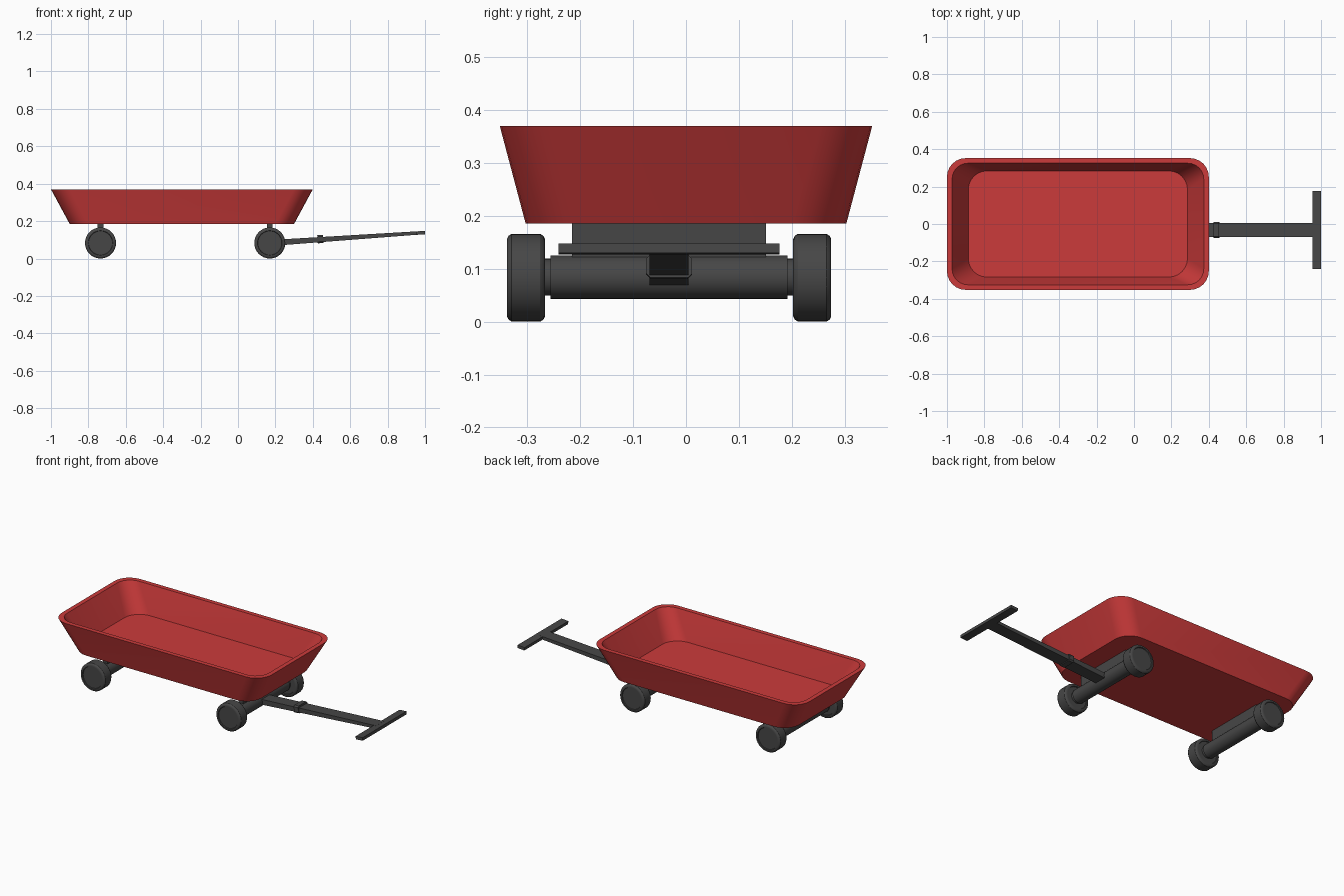
import bpy, bmesh, math
from mathutils import Matrix, Vector

if "Cube" in bpy.data.objects:
    bpy.data.objects.remove(bpy.data.objects["Cube"])


def material(name, rgb):
    m = bpy.data.materials.new(name)
    m.use_nodes = True
    m.diffuse_color = (*rgb, 1)
    m.node_tree.nodes["Principled BSDF"].inputs["Base Color"].default_value = (*rgb, 1)
    return m


RED = material("wagon red", (0.6, 0.043, 0.043))
GREY = material("dark grey", (0.062, 0.062, 0.062))


def finish(name, bm, mat):
    bmesh.ops.recalc_face_normals(bm, faces=bm.faces)
    me = bpy.data.meshes.new(name)
    bm.to_mesh(me)
    bm.free()
    me.materials.append(mat)
    me.shade_smooth()
    me.set_sharp_from_angle(angle=math.radians(30))
    ob = bpy.data.objects.new(name, me)
    bpy.context.collection.objects.link(ob)
    return ob


def bridge(bm, a, b):
    for i in range(len(a)):
        j = (i + 1) % len(a)
        bm.faces.new((a[i], a[j], b[j], b[i]))


def loft(name, rings, mat):
    """Skin a list of closed rings and cap both ends."""
    bm = bmesh.new()
    loops = [[bm.verts.new(p) for p in ring] for ring in rings]
    for a, b in zip(loops, loops[1:]):
        bridge(bm, a, b)
    bm.faces.new(loops[0])
    bm.faces.new(loops[-1])
    return finish(name, bm, mat)


def rounded_rect(cx, hx, hy, r, z, steps=6):
    pts = []
    for k, (sx, sy) in enumerate(((1, 1), (-1, 1), (-1, -1), (1, -1))):
        for i in range(steps + 1):
            a = math.pi / 2 * (k + i / steps)
            pts.append((cx + sx * (hx - r) + r * math.cos(a),
                        sy * (hy - r) + r * math.sin(a), z))
    return pts


def lathe_y(name, x, y, z, profile, mat, n=32):
    """Turn (offset, radius) pairs around an axis along y."""
    rings = [[(x + r * math.cos(t), y + d, z + r * math.sin(t))
              for t in (2 * math.pi * i / n for i in range(n))] for d, r in profile]
    return loft(name, rings, mat)


def box(name, center, size, mat, tilt=0, bevel=0):
    bm = bmesh.new()
    bmesh.ops.create_cube(bm, size=1, matrix=Matrix.Diagonal((*size, 1)))
    if bevel:
        edges = [e for e in bm.edges
                 if abs((e.verts[0].co - e.verts[1].co).normalized().x) > 0.9]
        bmesh.ops.bevel(bm, geom=edges, offset=bevel, segments=1, affect='EDGES')
    bm.transform(Matrix.Translation(Vector(center)) @ Matrix.Rotation(-tilt, 4, 'Y'))
    return finish(name, bm, mat)


# Hollow tub with flared walls, flat rim and inner floor
loft("tub", [
    rounded_rect(-0.3, 0.6, 0.303, 0.1, 0.185),
    rounded_rect(-0.3, 0.7, 0.352, 0.1, 0.37),
    rounded_rect(-0.3, 0.673, 0.325, 0.085, 0.37),
    rounded_rect(-0.3, 0.586, 0.284, 0.1, 0.205),
], RED)

# Running gear, front and rear
MID, AXLE_Z = -0.032, 0.083
WHEEL = [(-0.031, 0.064), (-0.036, 0.066), (-0.036, 0.073), (-0.033, 0.079), (-0.027, 0.083),
         (0.027, 0.083), (0.033, 0.079), (0.036, 0.073), (0.036, 0.066), (0.031, 0.064)]
for end, x in (("front", 0.17), ("rear", -0.735)):
    lathe_y(end + "_axle", x, MID, AXLE_Z + 0.001,
            [(-0.24, 0.035), (-0.224, 0.035), (-0.224, 0.041),
             (0.224, 0.041), (0.224, 0.035), (0.24, 0.035)], GREY)
    box(end + "_axle_bracket", (x, MID, 0.15), (0.03, 0.367, 0.074), GREY)
    for side, s in (("left", -1), ("right", 1)):
        lathe_y(f"{end}_{side}_wheel", x, MID + s * 0.2705, AXLE_Z, WHEEL, GREY)

# Tapered pull shaft rising from the front axle
def shaft_ring(x, low, high):
    return [(x, MID - 0.037, low), (x, MID + 0.037, low),
            (x, MID + 0.037, high), (x, MID - 0.037, high)]


loft("handle_shaft", [shaft_ring(0.19, 0.068, 0.1), shaft_ring(0.97, 0.128, 0.146)], GREY)
box("handle_collar", (0.44, MID, 0.104), (0.03, 0.087, 0.044), GREY, tilt=0.07, bevel=0.008)
box("handle_grip", (0.977, MID, 0.137), (0.046, 0.418, 0.018), GREY, tilt=0.07)
